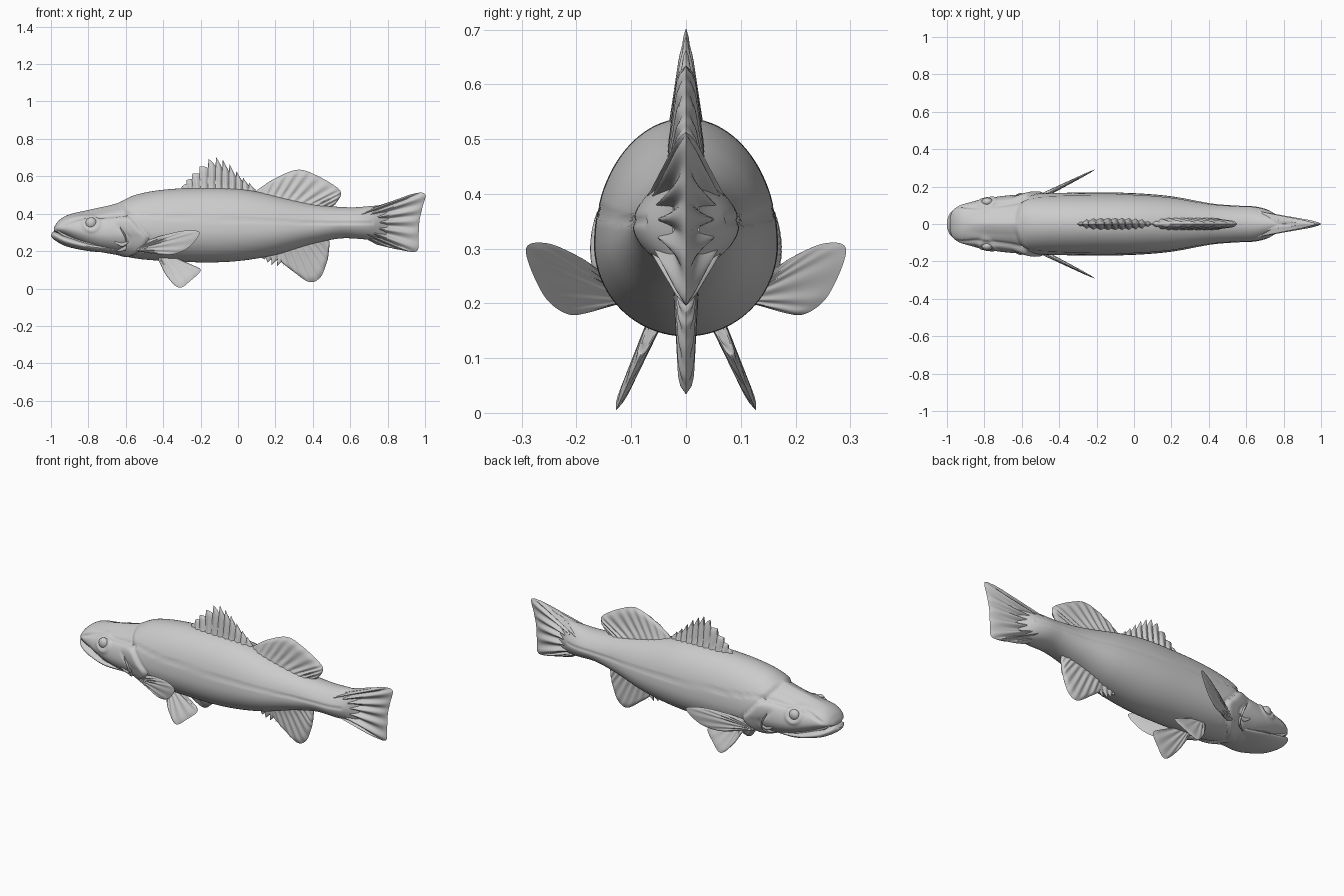
import bpy, bmesh, math
from mathutils import Vector

cube = bpy.data.objects.get("Cube")
if cube:
    bpy.data.objects.remove(cube, do_unlink=True)

grey = bpy.data.materials.new("plain grey")
grey.use_nodes = True
COLOUR = (0.6, 0.6, 0.6, 1)
grey.diffuse_color = COLOUR
grey.node_tree.nodes["Principled BSDF"].inputs["Base Color"].default_value = COLOUR


def curve(points, x):
    """Smooth height at x through (x, height) points."""
    if x <= points[0][0]:
        return points[0][1]
    for i in range(len(points) - 1):
        (x0, y0), (x1, y1) = points[i], points[i + 1]
        if x <= x1:
            def slope(k):
                a, b = points[max(k - 1, 0)], points[min(k + 1, len(points) - 1)]
                return (b[1] - a[1]) / (b[0] - a[0]) * (x1 - x0)
            t = (x - x0) / (x1 - x0)
            return (y0 + t * slope(i) + t * t * (3 * (y1 - y0) - 2 * slope(i) - slope(i + 1))
                    + t ** 3 * (2 * (y0 - y1) + slope(i) + slope(i + 1)))
    return points[-1][1]


def along(points, t):
    """Point at fraction t of a smooth 2D path."""
    n = len(points) - 1
    return [curve([(i / n, p[k]) for i, p in enumerate(points)], t) for k in (0, 1)]


def finish(name, bm, angle=40):
    bmesh.ops.remove_doubles(bm, verts=bm.verts, dist=1e-5)
    bmesh.ops.recalc_face_normals(bm, faces=bm.faces)
    mesh = bpy.data.meshes.new(name)
    bm.to_mesh(mesh)
    bm.free()
    mesh.materials.append(grey)
    ob = bpy.data.objects.new(name, mesh)
    bpy.context.collection.objects.link(ob)
    bpy.ops.object.select_all(action="DESELECT")
    ob.select_set(True)
    bpy.context.view_layer.objects.active = ob
    bpy.ops.object.shade_smooth_by_angle(angle=math.radians(angle))
    return ob


def rings_mesh(name, rings, angle=40):
    """Skin closed rings and cap both ends."""
    bm = bmesh.new()
    rows = [[bm.verts.new(p) for p in ring] for ring in rings]
    n = len(rows[0])
    for a, b in zip(rows, rows[1:]):
        for i in range(n):
            bm.faces.new((a[i], a[(i + 1) % n], b[(i + 1) % n], b[i]))
    bm.faces.new(rows[0])
    bm.faces.new(rows[-1])
    return finish(name, bm, angle)


def step(t):
    t = min(max(t, 0), 1)
    return t * t * (3 - 2 * t)


def groove(dist, width):
    return math.exp(-(dist / width) ** 2)


# Body outline: back, belly and half width along the length
TOP = [(-.985, .325), (-.96, .362), (-.91, .393), (-.8, .42), (-.65, .455), (-.55, .5), (-.4, .528),
       (-.2, .538), (0, .533), (.15, .508), (.3, .473), (.45, .445), (.6, .434), (.7, .44), (.8, .45)]
BELLY = [(-.985, .305), (-.93, .28), (-.85, .24), (-.75, .2), (-.65, .18), (-.5, .155), (-.2, .14),
         (0, .147), (.2, .18), (.4, .238), (.55, .268), (.7, .262), (.8, .26)]
WIDE = [(-.985, .035), (-.97, .07), (-.94, .095), (-.88, .115), (-.8, .135), (-.68, .152), (-.5, .164),
        (-.2, .168), (0, .165), (.2, .148), (.4, .112), (.55, .093), (.65, .087), (.72, .068), (.8, .025)]
# Gill cover rear edge, x by height
GILL = [(.15, -.72), (.18, -.57), (.22, -.51), (.27, -.485), (.31, -.52), (.37, -.57), (.46, -.635), (.52, -.66)]
LATERAL = [(-.6, .41), (-.4, .385), (0, .368), (.4, .352), (.8, .35)]
BROW = [(-.95, .335), (-.85, .375), (-.7, .392), (-.58, .4)]


def relief(x, z):
    """Carved depth: gill edge, cheek edge, brow groove and lateral line."""
    g = x - curve(GILL, z)
    upper = step((z - .36) / .05)
    d = (1 - upper) * .013 * step((g + .1) / .09) * (1 - step(g / .012))
    d -= upper * .012 * step((x + .95) / .2) * (1 - step((g + .008) / .016))
    d -= .008 * groove(g - .004, .012)
    if z < .4:
        d -= .007 * groove(g + .1, .012) * step((.36 - z) / .04)
    if x < -.56:
        d -= .009 * groove(z - curve(BROW, x), .008) * step((x + .97) / .06)
        d += .007 * groove(math.hypot(x + .785, z - .35) - .04, .01)
    if -.56 < x < .72:
        d -= .005 * groove(z - curve(LATERAL, x), .006)
    if .4 < x:
        d += .007 * groove(z - .35, .035) * step((x - .4) / .2) * step((.8 - x) / .1)
    return d


def section(x, count=96):
    top, low, wide = curve(TOP, x), curve(BELLY, x), curve(WIDE, x)
    mid = low + .42 * (top - low)
    ring = []
    for i in range(count):
        a = 2 * math.pi * i / count
        c, s = math.cos(a), math.sin(a)
        z = mid + s * ((top - mid) if s > 0 else (mid - low))
        d = relief(x, z) * min(1, abs(c) * 2.5)
        ring.append((x, c * (wide + d), z + s * d))
    return ring


rings_mesh("body", [section(-.985 + 1.785 * (i / 260)) for i in range(261)], 60)

# Lower jaw
JAW_TOP = [(-1, .29), (-.985, .305), (-.92, .285), (-.8, .25), (-.66, .23)]
JAW_LOW = [(-1, .28), (-.985, .262), (-.93, .23), (-.86, .211), (-.78, .198), (-.66, .19)]
JAW_WIDE = [(-1, .02), (-.985, .055), (-.95, .085), (-.88, .106), (-.78, .118), (-.66, .1)]
jaw = []
for i in range(41):
    x = -1 + .34 * (i / 40) ** 1.5
    t, l, w = (curve(c, x) for c in (JAW_TOP, JAW_LOW, JAW_WIDE))
    jaw.append([(x, w * math.cos(a), (t + l) / 2 + (t - l) / 2 * math.sin(a))
                for a in (2 * math.pi * k / 40 for k in range(40))])
rings_mesh("lower_jaw", jaw)


def side_y(x, z):
    """Half width of the body at a given height."""
    top, low = curve(TOP, x), curve(BELLY, x)
    mid = low + .42 * (top - low)
    s = (z - mid) / ((top - mid) if z > mid else (mid - low))
    return curve(WIDE, x) * math.sqrt(max(0, 1 - s * s))


def bar(name, path, radius, side):
    """Tapered tube lying on the flank."""
    rings = []
    for i in range(25):
        x, z = along(path, i / 24)
        r = radius * (.25 + .75 * math.sin(math.pi * i / 24))
        y = side * side_y(x, z)
        rings.append([(x, y + r * math.cos(a), z + 1.5 * r * math.sin(a))
                      for a in (2 * math.pi * k / 12 for k in range(12))])
    rings_mesh(name, rings)


def fin(name, base, edge, place, thick, rays, notch=0, ripple=.3, across=96, up=14):
    """Thin ribbed blade between a base path and an edge path."""
    bm = bmesh.new()
    grids = []
    for sign in (1, -1):
        grid = []
        for i in range(across + 1):
            u = i / across
            b, e = along(base, u), along(edge, u)
            reach = 1 - notch * (u * rays % 1)
            row = []
            for j in range(up + 1):
                v = j / up
                h = thick[0] + (thick[1] - thick[0]) * v
                h *= (1 - ripple * (.5 + .5 * math.cos(2 * math.pi * rays * u)) * min(1, 3 * v))
                h *= min(1, 6 * u, 6 * (1 - u)) ** .5 * math.sqrt(1 - max(0, (v - .8) / .2) ** 2)
                x, z = (b[k] + (e[k] - b[k]) * v * reach for k in (0, 1))
                row.append(bm.verts.new(Vector(place(x, z)) + Vector((0, sign * h, 0))))
            grid.append(row)
        for r, s in zip(grid, grid[1:]):
            for j in range(up):
                bm.faces.new((r[j], s[j], s[j + 1], r[j + 1]))
        grids.append(grid)
    return finish(name, bm, 50)


def flat(x, z):
    return x, 0, z


# Fins on the centre line
fin("spiny_back_fin", [(-.31, .51), (-.1, .51), (.1, .5)],
    [(-.3, .545), (-.24, .62), (-.14, .7), (-.06, .675), (.02, .6), (.09, .54)],
    flat, (.034, .009), 11, .27, .45, 132)
fin("soft_back_fin", [(.08, .49), (.28, .45), (.48, .42)],
    [(.1, .525), (.2, .59), (.32, .635), (.42, .605), (.53, .54), (.55, .5), (.52, .45)],
    flat, (.036, .015), 11)
fin("belly_fin_spines", [(.1, .19), (.18, .2), (.26, .21)],
    [(.14, .155), (.18, .125), (.24, .115)], flat, (.016, .006), 4, .45, .4, 48)
fin("anal_fin", [(.2, .21), (.34, .25), (.48, .28)],
    [(.22, .15), (.29, .095), (.38, .035), (.44, .06), (.475, .14), (.485, .19), (.49, .25)],
    flat, (.024, .013), 9)
fin("tail_fin", [(.66, .28), (.66, .35), (.66, .42)],
    [(.74, .235), (.86, .208), (.955, .2), (.965, .28), (.97, .36), (.985, .43), (1, .505),
     (.93, .505), (.8, .455)],
    flat, (.07, .01), 9, 0, .5, 108, 24)

# Paired fins, eyes and face bars
for side, label in ((1, "left"), (-1, "right")):
    def chest(x, z):
        return x, side * (.135 + .5 * (x + .52)), z

    def hip(x, z):
        return x, side * (.055 + .44 * (.17 - z)), z

    fin(label + "_pectoral_fin", [(-.54, .2), (-.54, .21), (-.53, .22)],
        [(-.45, .185), (-.36, .18), (-.27, .215), (-.205, .297), (-.28, .31), (-.4, .285), (-.5, .25)],
        chest, (.018, .005), 8)
    fin(label + "_pelvic_fin", [(-.43, .18), (-.39, .18), (-.34, .18)],
        [(-.425, .15), (-.38, .065), (-.315, .005), (-.25, .045), (-.2, .1), (-.26, .13), (-.33, .165)],
        hip, (.016, .008), 8)
    bar(label + "_upper_lip", [(-.975, .315), (-.92, .284), (-.85, .255), (-.77, .235)], .011, side)
    bar(label + "_cheek_edge", [(-.63, .325), (-.6, .27), (-.6, .22), (-.65, .2)], .01, side)
    bar(label + "_cheek_spur", [(-.66, .25), (-.62, .235), (-.585, .25)], .008, side)
    bpy.ops.mesh.primitive_uv_sphere_add(segments=24, ring_count=16, radius=.03,
                                         location=(-.785, side * (side_y(-.785, .35) - .008), .35))
    eye = bpy.context.object
    eye.name = label + "_eye"
    eye.scale.y = .75
    eye.data.materials.append(grey)
    bpy.ops.object.shade_smooth_by_angle()
